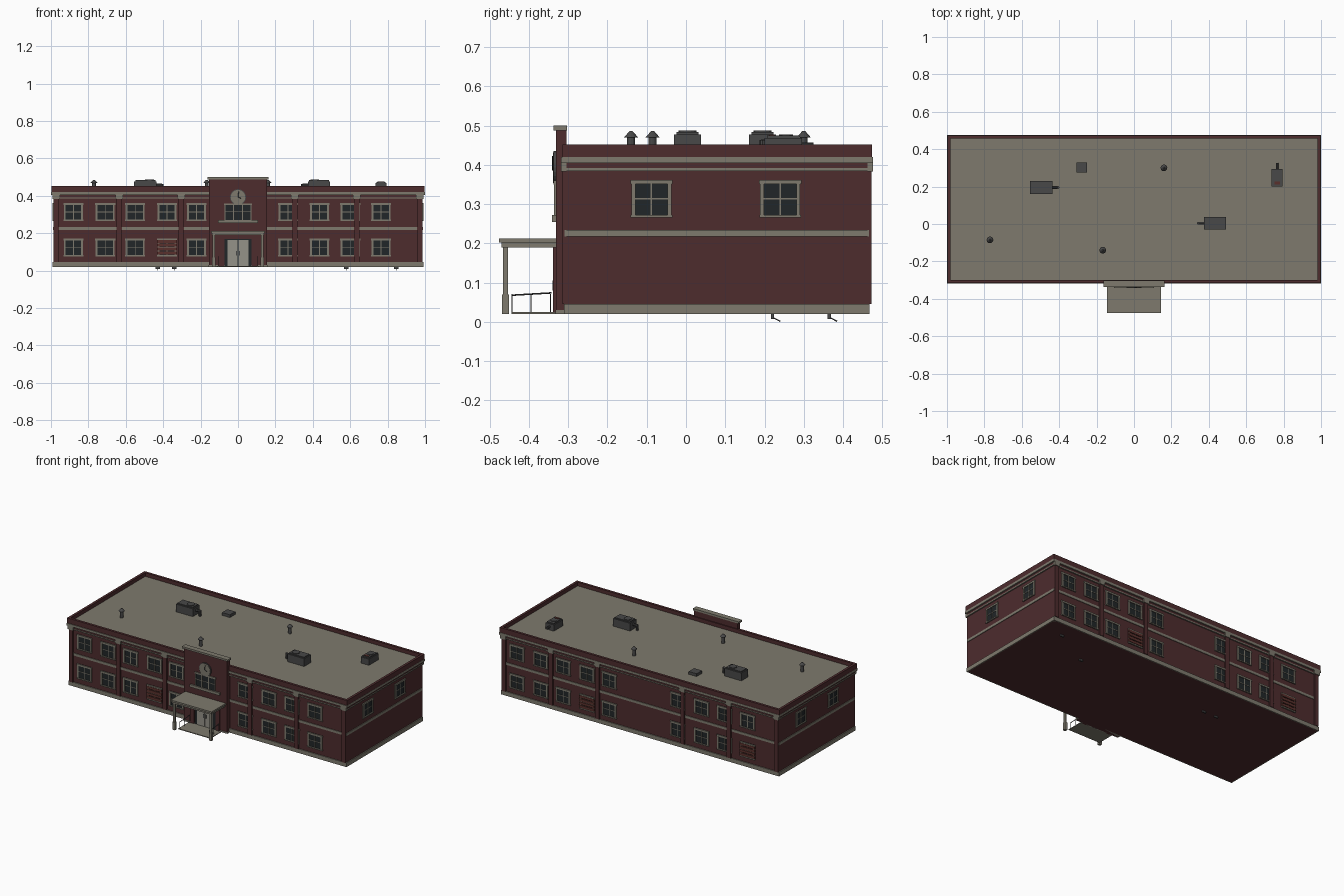
import bpy, bmesh, math
from mathutils import Matrix, Vector

if "Cube" in bpy.data.objects:
    bpy.data.objects.remove(bpy.data.objects["Cube"])


def material(name, color):
    mat = bpy.data.materials.new(name)
    mat.use_nodes = True
    mat.diffuse_color = (*color, 1)
    shader = next(n for n in mat.node_tree.nodes if n.type == 'BSDF_PRINCIPLED')
    shader.inputs["Base Color"].default_value = (*color, 1)
    return mat


brick = material("dark red brick", (0.075, 0.025, 0.027))
stone = material("warm grey stone", (0.21, 0.195, 0.155))
glass = material("dark glass", (0.015, 0.019, 0.021))
metal = material("dark metal", (0.065, 0.065, 0.065))
door_paint = material("pale door", (0.3, 0.29, 0.25))
rust = material("rusty boards", (0.1, 0.03, 0.025))


def finish(name, mat, bm, matrix=None):
    if matrix:
        bm.transform(matrix)
    mesh = bpy.data.meshes.new(name)
    bm.to_mesh(mesh)
    bm.free()
    mesh.materials.append(mat)
    obj = bpy.data.objects.new(name, mesh)
    bpy.context.collection.objects.link(obj)
    return obj


def boxes(name, mat, bounds, matrix=None):
    """One object made of boxes, each given as x, y and z ranges."""
    bm = bmesh.new()
    for x, y, z in bounds:
        low, high = Vector((x[0], y[0], z[0])), Vector((x[1], y[1], z[1]))
        place = Matrix.Translation((low + high) / 2) @ Matrix.Diagonal((*(high - low), 1))
        bmesh.ops.create_cube(bm, size=1, matrix=place)
    return finish(name, mat, bm, matrix)


def cone(name, mat, base, height, r1, r2, sides=12, matrix=None):
    bm = bmesh.new()
    place = Matrix.Translation(Vector(base) + Vector((0, 0, height / 2)))
    bmesh.ops.create_cone(bm, cap_ends=True, segments=sides, radius1=r1, radius2=r2,
                          depth=height, matrix=place)
    return finish(name, mat, bm, matrix)


def rod(name, mat, start, end, radius, sides=8):
    start, end = Vector(start), Vector(end)
    turn = (end - start).to_track_quat('Z', 'Y').to_matrix().to_4x4()
    return cone(name, mat, (0, 0, 0), (end - start).length, radius, radius, sides,
                Matrix.Translation(start) @ turn)


def around(c, half):
    return (c - half, c + half)


# Main block and the horizontal stone courses
W, FRONT, BACK, GROUND = 0.985, -0.305, 0.462, 0.02


def course(name, mat, out, z):
    boxes(name, mat, [((-W - out, W + out), (FRONT - out, BACK + out), z)])


course("brick_walls", brick, 0, (GROUND, 0.42))
course("stone_plinth", stone, 0.006, (GROUND, 0.046))
course("middle_band", stone, 0.004, (0.218, 0.234))
course("lower_cornice", stone, 0.008, (0.385, 0.392))
course("frieze", brick, 0.005, (0.392, 0.405))
course("upper_cornice", stone, 0.014, (0.405, 0.42))
course("flat_roof", stone, 0, (0.42, 0.428))

# Parapet ring
x, y0, y1, thick, rise = W + 0.013, FRONT - 0.01, BACK + 0.012, 0.016, (0.42, 0.452)
boxes("parapet", brick, [
    ((-x, x), (y0, y0 + thick), rise), ((-x, x), (y1 - thick, y1), rise),
    ((-x, thick - x), (y0, y1), rise), ((x - thick, x), (y0, y1), rise)])

# Facades: local x runs along the wall, local -y points outward
def facade(origin, angle):
    return Matrix.Translation(origin) @ Matrix.Rotation(angle, 4, 'Z')


front = facade((0, FRONT, 0), 0)
back = facade((0, BACK, 0), math.pi)
right = facade((W, 0, 0), math.pi / 2)
left = facade((-W, 0, 0), -math.pi / 2)


def windows(side, matrix, places, boarded=()):
    """Framed windows with crossed bars; boarded ones get planks."""
    frames, panes, planks = [], [], []
    for u, sill in places:
        top, half = sill + 0.096, 0.05
        panes.append((around(u, half), (-0.002, 0), (sill, top)))
        frames += [
            (around(u, half + 0.004), (-0.007, 0), (top - 0.011, top)),
            (around(u, half + 0.003), (-0.008, 0), (sill, sill + 0.007)),
            (around(u - 0.046, 0.005), (-0.006, 0), (sill, top)),
            (around(u + 0.046, 0.005), (-0.006, 0), (sill, top)),
            (around(u, 0.002), (-0.004, 0), (sill, top)),
            (around(u, half), (-0.004, 0), around(sill + 0.048, 0.002))]
        if (u, sill) in boarded:
            planks += [(around(u, 0.054), (-0.009, 0), around(sill + 0.017 + i * 0.021, 0.008))
                       for i in range(4)]
    boxes(side + "_window_panes", glass, panes, matrix)
    boxes(side + "_window_frames", stone, frames, matrix)
    if planks:
        boxes(side + "_window_planks", rust, planks, matrix)


LOW, HIGH = 0.077, 0.266
columns = [-0.88, -0.71, -0.55, -0.38, -0.222, 0.267, 0.436, 0.6, 0.765]
grid = [(u, sill) for u in columns for sill in (LOW, HIGH)]
windows("front", front, grid, [(-0.38, LOW)])
windows("back", back, grid, [(-0.38, LOW), (0.765, LOW)])
windows("right", right, [(-0.088, HIGH), (0.24, HIGH)])
windows("left", left, [(-0.24, HIGH), (0.088, HIGH)])

# Pilasters with stone capitals on the long walls
for side, matrix in (("front", front), ("back", back)):
    spots = [s * u for u in (0.304, 0.635, 0.972) for s in (-1, 1)]
    boxes(side + "_pilasters", brick,
          [(around(u, 0.014), (-0.01, 0), (0.046, 0.39)) for u in spots], matrix)
    boxes(side + "_capitals", stone,
          [(around(u, 0.02), (-0.014, 0), (0.383, 0.41)) for u in spots], matrix)

# Raised entrance bay with coping
FACE = -0.331
boxes("entrance_bay", brick, [((-0.155, 0.155), (FACE, -0.305), (GROUND, 0.49))])
boxes("bay_coping", stone, [((-0.163, 0.163), (-0.338, -0.303), (0.488, 0.5))])
boxes("bay_plinth", stone, [((-0.157, 0.157), (FACE - 0.002, -0.305), (GROUND, 0.03))])

# Window over the entrance
entry = facade((0, FACE, 0), 0)
boxes("bay_window_pane", glass, [(around(0, 0.07), (-0.002, 0), (0.27, 0.358))], entry)
boxes("bay_window_frame", stone,
      [(around(u, 0.003), (-0.005, 0), (0.27, 0.358)) for u in (-0.07, -0.024, 0.024, 0.07)]
      + [(around(0, 0.075), (-0.006, 0), (0.35, 0.36)),
         (around(0, 0.07), (-0.004, 0), around(0.315, 0.002)),
         (around(0, 0.106), (-0.01, 0), (0.255, 0.272))], entry)

# Clock
clock = Matrix.Translation((0, FACE, 0.393)) @ Matrix.Rotation(math.pi / 2, 4, 'X')
cone("clock_rim", metal, (0, 0, 0), 0.006, 0.043, 0.043, 24, clock)
cone("clock_face", stone, (0, 0, 0), 0.008, 0.039, 0.039, 24, clock)
rod("minute_hand", glass, (0, FACE - 0.009, 0.393), (0.004, FACE - 0.009, 0.423), 0.0015, 4)
rod("hour_hand", glass, (0, FACE - 0.009, 0.393), (0.017, FACE - 0.009, 0.387), 0.0015, 4)

# Double door
boxes("door_frame", glass, [(around(0, 0.072), (-0.003, 0), (GROUND, 0.17))], entry)
boxes("door_leaves", door_paint,
      [(around(s * 0.029, 0.027), (-0.006, 0), (GROUND, 0.163)) for s in (-1, 1)], entry)
boxes("door_handles", metal,
      [(around(s * 0.008, 0.002), (-0.009, 0), (0.08, 0.105)) for s in (-1, 1)], entry)
boxes("door_surround", brick,
      [(around(s * 0.09, 0.014), (-0.008, 0), (GROUND, 0.19)) for s in (-1, 1)], entry)

# Porch canopy, columns, slab and railings
boxes("canopy", stone, [((-0.14, 0.14), (-0.47, FACE), (0.19, 0.204)),
                        ((-0.145, 0.145), (-0.477, FACE), (0.202, 0.213))])
boxes("porch_slab", stone, [(around(0, 0.115), (-0.445, FACE), (GROUND, 0.025))])
for side, s in (("left", 1), ("right", -1)):
    boxes(side + "_porch_column", stone, [
        (around(s * 0.13, 0.006), around(-0.46, 0.006), (GROUND, 0.19)),
        (around(s * 0.13, 0.009), around(-0.46, 0.009), (GROUND, 0.07))])
    u = s * 0.105
    rod(side + "_handrail", metal, (u, -0.445, 0.068), (u, -0.343, 0.074), 0.002)
    for y in (-0.443, -0.395, -0.345):
        rod(side + "_rail_post", metal, (u, y, GROUND), (u, y, 0.071), 0.0015, 6)

# Roof air handlers with lid, fan and duct elbow
ROOF = 0.426
for name, cx, cy, s in (("west_air_unit", -0.495, 0.195, 1), ("east_air_unit", 0.433, 0.004, -1)):
    boxes(name, metal, [(around(cx, 0.06), around(cy, 0.034), (ROOF, 0.478)),
                        (around(cx, 0.054), around(cy, 0.028), (0.478, 0.484))])
    cone(name + "_fan", metal, (cx + s * 0.022, cy, 0.48), 0.008, 0.023, 0.023, 16)
    bend = (cx + s * 0.088, cy, 0.458)
    rod(name + "_duct", metal, (cx + s * 0.05, cy, 0.458), bend, 0.008)
    rod(name + "_duct_drop", metal, (bend[0], cy, 0.464), (bend[0], cy, ROOF), 0.008)

# Smaller roof units
boxes("small_air_unit", metal, [(around(0.765, 0.029), (0.2, 0.295), (ROOF, 0.468)),
                                (around(0.765, 0.024), (0.206, 0.289), (0.468, 0.475))])
boxes("small_unit_panel", rust, [(around(0.765, 0.015), (0.212, 0.226), (0.474, 0.478))])
cone("small_unit_fan", metal, (0.765, 0.255, 0.472), 0.006, 0.018, 0.018)
rod("small_unit_pipe", metal, (0.765, 0.29, 0.45), (0.765, 0.325, 0.45), 0.007)
boxes("roof_hatch", metal, [((-0.307, -0.25), (0.275, 0.33), (ROOF, 0.446))])

# Roof vents with conical caps
for cx, cy in ((-0.77, -0.085), (-0.167, -0.14), (0.16, 0.3)):
    cone("vent_pipe", metal, (cx, cy, ROOF), 0.046, 0.01, 0.01)
    cone("vent_cap", metal, (cx, cy, 0.47), 0.016, 0.018, 0.004)

# Small fittings under the floor
for cx, cy in ((-0.43, 0.22), (-0.34, 0.22), (0.58, 0.22), (0.845, 0.365)):
    boxes("floor_fitting", metal, [(around(cx, 0.012), around(cy, 0.004), (0.008, GROUND))])
    rod("floor_hook", metal, (cx, cy, 0.012), (cx, cy + 0.02, 0.0015), 0.0015, 6)
